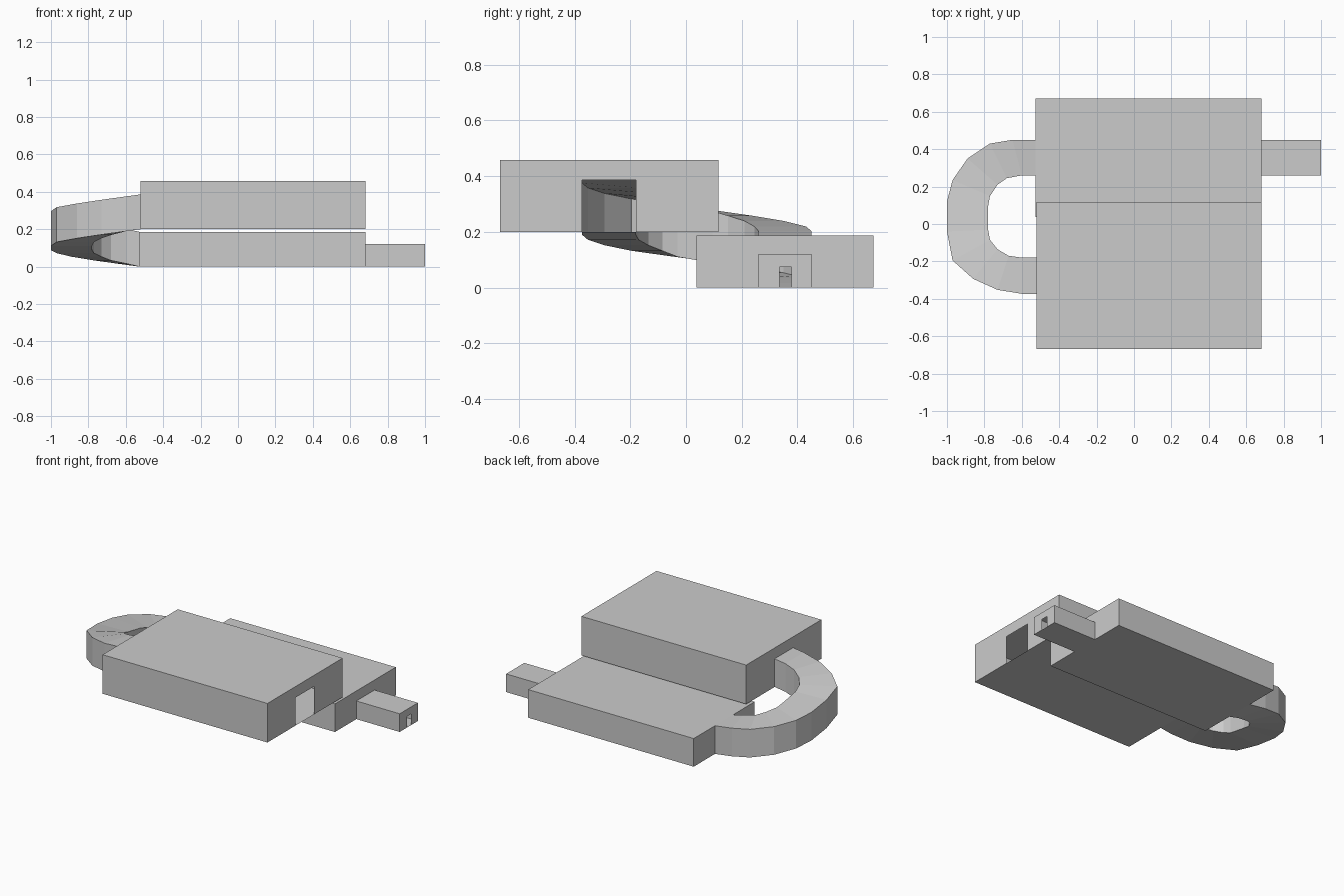
import bpy, bmesh
from mathutils import Vector

if "Cube" in bpy.data.objects:
    bpy.data.objects.remove(bpy.data.objects["Cube"])


def finish(name, bm):
    bmesh.ops.remove_doubles(bm, verts=bm.verts, dist=0.0005)
    bmesh.ops.recalc_face_normals(bm, faces=bm.faces)
    mesh = bpy.data.meshes.new(name)
    bm.to_mesh(mesh)
    bm.free()
    bpy.context.collection.objects.link(bpy.data.objects.new(name, mesh))


def face(bm, points):
    bm.faces.new([bm.verts.new(p) for p in points])


def end_wall(bm, x, y0, y1, z0, z1, door):
    """Wall across x, with a doorway (ya, yb, height) standing on the floor."""
    if door is None:
        return
    ya, yb, h = door
    zd = z0 + h
    if zd < z1 - 0.001:
        outline = [(y0, z0), (ya, z0), (ya, zd), (yb, zd),
                   (yb, z0), (y1, z0), (y1, z1), (y0, z1)]
        face(bm, [(x, y, z) for y, z in outline])
    else:
        for a, b in ((y0, ya), (yb, y1)):
            face(bm, [(x, a, z0), (x, b, z0), (x, b, z1), (x, a, z1)])


def room(name, x0, x1, y0, y1, z0, z1, left, right):
    """Hollow thin-walled room, with doorways in its two ends."""
    bm = bmesh.new()
    ring = [(y0, z0), (y1, z0), (y1, z1), (y0, z1)]
    for i in range(4):
        (ya, za), (yb, zb) = ring[i], ring[(i + 1) % 4]
        face(bm, [(x0, ya, za), (x1, ya, za), (x1, yb, zb), (x0, yb, zb)])
    end_wall(bm, x0, y0, y1, z0, z1, left)
    end_wall(bm, x1, y0, y1, z0, z1, right)
    finish(name, bm)


# Two halls and the entrance passage (None = fully open end)
room("lower_hall", -0.527, 0.683, 0.037, 0.672, 0, 0.186,
     (0.26, 0.45, 0.186), (0.26, 0.45, 0.12))
room("upper_hall", -0.522, 0.683, -0.668, 0.117, 0.2, 0.458,
     (-0.373, -0.18, 0.185), (-0.373, -0.18, 0.185))
room("entrance_passage", 0.683, 1.0, 0.26, 0.45, 0, 0.12,
     None, (0.335, 0.379, 0.073))

# Curved ramp: outer and inner plan outlines, rising with distance
outer = [(-0.527, 0.45), (-0.65, 0.45), (-0.77, 0.43), (-0.89, 0.35),
         (-0.97, 0.235), (-1, 0.12), (-1, -0.04), (-0.97, -0.195),
         (-0.86, -0.293), (-0.73, -0.352), (-0.60, -0.373), (-0.522, -0.373)]
inner = [(-0.527, 0.26), (-0.60, 0.26), (-0.68, 0.245), (-0.73, 0.21),
         (-0.77, 0.15), (-0.78, 0.095), (-0.78, -0.03), (-0.77, -0.085),
         (-0.73, -0.135), (-0.67, -0.17), (-0.60, -0.18), (-0.522, -0.18)]
travel = [0.0]
for a, b in zip(outer, outer[1:]):
    travel.append(travel[-1] + (Vector(b) - Vector(a)).length)

bm = bmesh.new()
rings = []
for o, i, d in zip(outer, inner, travel):
    z = 0.2 * d / travel[-1]
    rings.append([bm.verts.new(p) for p in
                  ((*o, z), (*i, z), (*i, z + 0.186), (*o, z + 0.186))])
for r, s in zip(rings, rings[1:]):
    for k in range(4):
        n = (k + 1) % 4
        bm.faces.new((r[k], r[n], s[n], s[k]))
finish("curved_ramp", bm)
